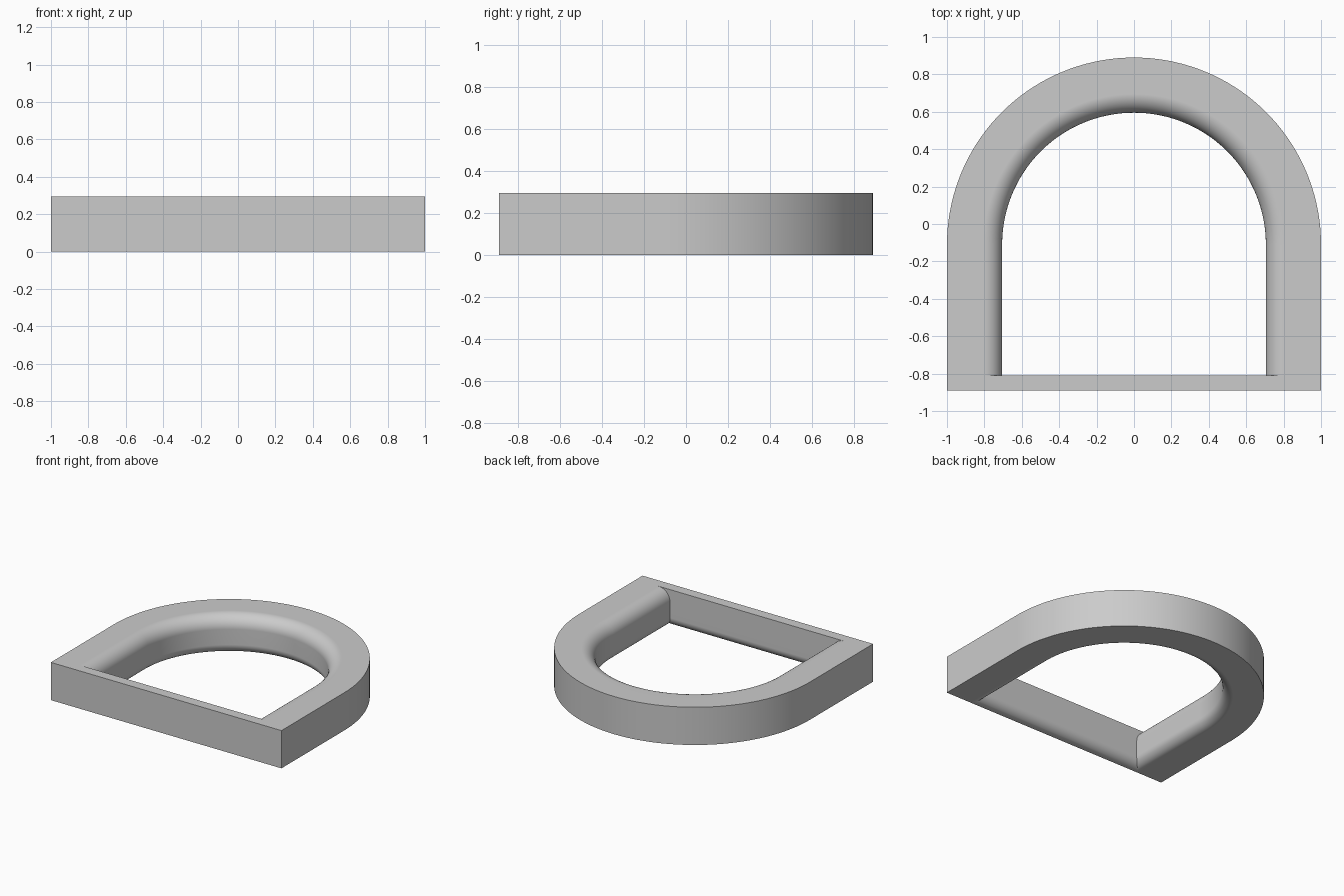
import bpy, bmesh, math

if "Cube" in bpy.data.objects:
    bpy.data.objects.remove(bpy.data.objects["Cube"])

# Overall dimensions
R_OUT, R_IN = 1.0, 0.705      # outer and inner arch radii
Y_ARC = -0.11                 # arch centre
Y_FRONT, Y_BAR = -0.89, -0.81  # front face and inner face of the front bar
H = 0.296                     # height
R_TOP, R_LOW = 0.10, 0.075    # rounding of the inner edges
SEG, ROUND = 72, 10


def loop(radius, y_end, z):
    """Closed arch outline: half circle plus two straight legs."""
    pts = [(radius, y_end, z)]
    for i in range(SEG + 1):
        a = math.pi * i / SEG
        pts.append((radius * math.cos(a), Y_ARC + radius * math.sin(a), z))
    pts.append((-radius, y_end, z))
    return pts


# Outer wall, then the rounded inner wall from top to bottom
rows = [loop(R_OUT, Y_FRONT, 0), loop(R_OUT, Y_FRONT, H)]
for i in range(ROUND + 1):    # top rounding runs along the arch only
    a = math.pi / 2 * i / ROUND
    off = R_TOP * (1 - math.sin(a))
    rows.append(loop(R_IN + off, Y_BAR, H - R_TOP * (1 - math.cos(a))))
for i in range(ROUND + 1):    # bottom rounding runs along the bar as well
    a = math.pi / 2 * i / ROUND
    off = R_LOW * (1 - math.cos(a))
    rows.append(loop(R_IN + off, Y_BAR - off, R_LOW * (1 - math.sin(a))))

# Bridge all outlines into one closed ring
bm = bmesh.new()
grid = [[bm.verts.new(p) for p in row] for row in rows]
n = len(grid[0])
for r, low in enumerate(grid):
    high = grid[(r + 1) % len(grid)]
    for i in range(n):
        j = (i + 1) % n
        bm.faces.new((low[i], low[j], high[j], high[i]))
bmesh.ops.recalc_face_normals(bm, faces=bm.faces)

mesh = bpy.data.meshes.new("arch_frame")
bm.to_mesh(mesh)
bm.free()
frame = bpy.data.objects.new("arch_frame", mesh)
bpy.context.collection.objects.link(frame)

grey = bpy.data.materials.new("light_grey")
grey.diffuse_color = (0.6, 0.6, 0.6, 1)
grey.use_nodes = True
grey.node_tree.nodes["Principled BSDF"].inputs["Base Color"].default_value = grey.diffuse_color
mesh.materials.append(grey)

# Smooth curves, crisp outer edges, flat large faces
bpy.context.view_layer.objects.active = frame
frame.select_set(True)
bpy.ops.object.shade_smooth_by_angle(angle=math.radians(30))
weighted = frame.modifiers.new("flat_normals", 'WEIGHTED_NORMAL')
weighted.keep_sharp = True
